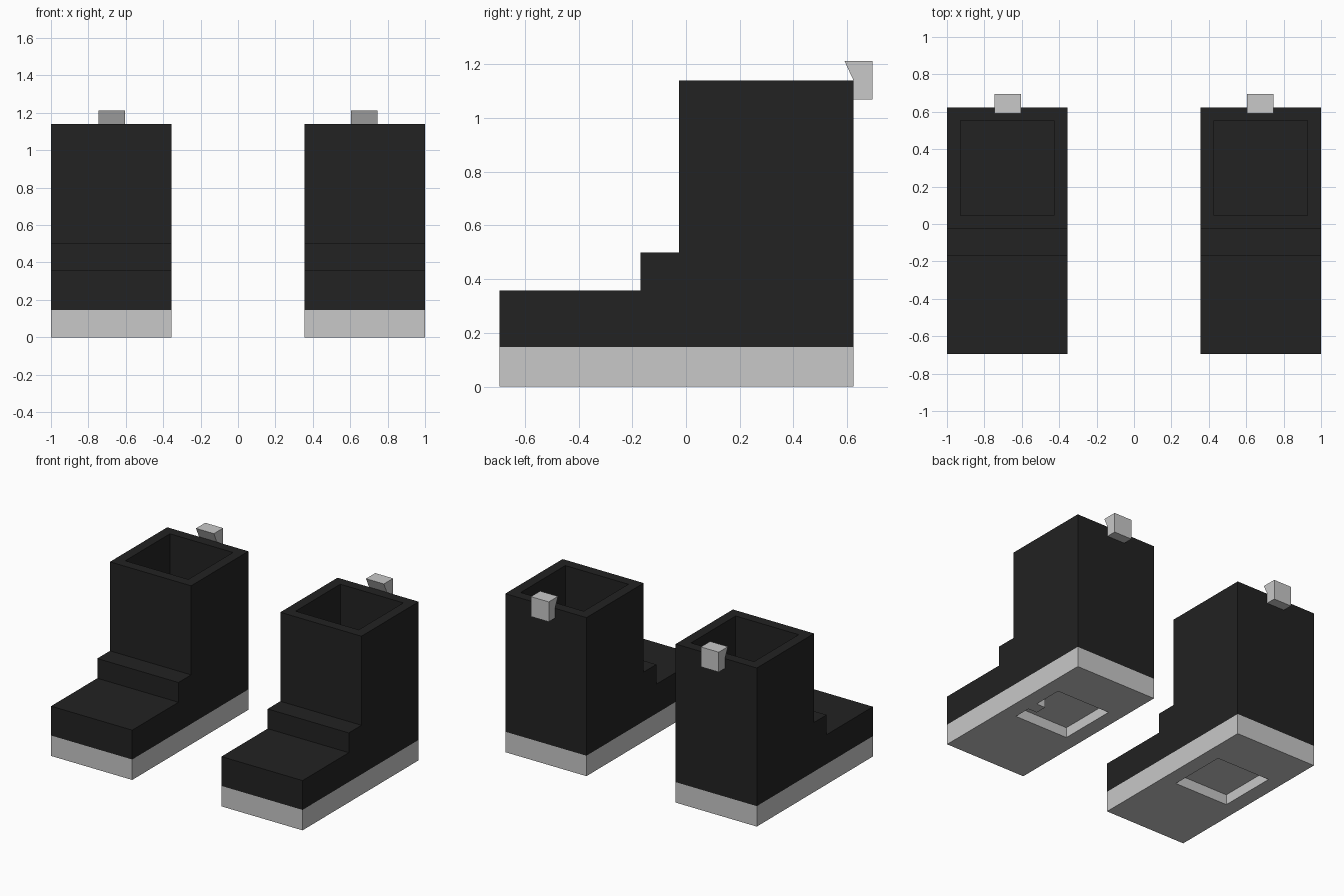
import bpy, bmesh
from mathutils import Vector

if "Cube" in bpy.data.objects:
    bpy.data.objects.remove(bpy.data.objects["Cube"])


def material(name, v):
    m = bpy.data.materials.new(name)
    m.diffuse_color = (v, v, v, 1)
    m.use_nodes = True
    m.node_tree.nodes["Principled BSDF"].inputs["Base Color"].default_value = m.diffuse_color
    return m


BLACK = material("black leather", 0.016)
GREY = material("light grey rubber", 0.578)
U = 0.0715                       # wall thickness
X0, X1 = 0.355, 1.0              # inner and outer side of a boot
Y0, Y1 = -0.695, 0.624           # toe and heel
SOLE = 0.147


def extrude_profile(profile, x0, x1):
    """Prism from a (y, z) side profile running from x0 to x1."""
    bm = bmesh.new()
    face = bm.faces.new([bm.verts.new((x0, y, z)) for y, z in profile])
    ext = bmesh.ops.extrude_face_region(bm, geom=[face])
    verts = [g for g in ext["geom"] if isinstance(g, bmesh.types.BMVert)]
    bmesh.ops.translate(bm, verts=verts, vec=(x1 - x0, 0, 0))
    bmesh.ops.recalc_face_normals(bm, faces=bm.faces)
    return bm


def pocket(bm, face, rect, depth_z):
    """Sink a rectangular pocket (x0, x1, y0, y1) into a flat face down to depth_z."""
    bmesh.ops.inset_individual(bm, faces=[face], thickness=0.03)
    mid = face.calc_center_median()
    for v in face.verts:
        v.co.x = rect[0] if v.co.x < mid.x else rect[1]
        v.co.y = rect[2] if v.co.y < mid.y else rect[3]
    floor = bmesh.ops.extrude_discrete_faces(bm, faces=[face])["faces"][0]
    for v in floor.verts:
        v.co.z = depth_z


def finish(bm, name, mat, side):
    """Make the object, mirrored to the left for side -1."""
    if side < 0:
        bmesh.ops.scale(bm, vec=Vector((-1, 1, 1)), verts=bm.verts)
    bmesh.ops.recalc_face_normals(bm, faces=bm.faces)
    me = bpy.data.meshes.new(name)
    bm.to_mesh(me)
    bm.free()
    me.materials.append(mat)
    ob = bpy.data.objects.new(name, me)
    bpy.context.collection.objects.link(ob)


def box_profile(y0, y1, z0, z1):
    return [(y0, z0), (y1, z0), (y1, z1), (y0, z1)]


for side, label in ((1, "right"), (-1, "left")):
    # Stepped boot upper with an open shaft
    bm = extrude_profile([(Y0, SOLE), (Y1, SOLE), (Y1, 1.14), (-0.026, 1.14),
                          (-0.026, 0.5), (-0.17, 0.5), (-0.17, 0.358), (Y0, 0.358)], X0, X1)
    top = max(bm.faces, key=lambda f: f.calc_center_median().z)
    pocket(bm, top, (X0 + U, X1 - U, -0.026 + U, Y1 - U), SOLE + U)
    finish(bm, label + "_boot_upper", BLACK, side)

    # Sole with a square recess underneath
    bm = extrude_profile(box_profile(Y0, Y1, 0, SOLE), X0, X1)
    bottom = min(bm.faces, key=lambda f: f.calc_center_median().z)
    pocket(bm, bottom, (0.464, 0.891, -0.13, 0.295), 0.073)
    finish(bm, label + "_sole", GREY, side)

    # Wedge-fronted pull tab on the heel
    bm = extrude_profile([(0.59, 1.213), (0.695, 1.213), (0.695, 1.07),
                          (Y1, 1.07), (Y1, 1.14)], 0.605, 0.747)
    finish(bm, label + "_pull_tab", GREY, side)

# Small block inside the right sole recess
finish(extrude_profile(box_profile(-0.005, 0.08, 0, 0.073), 0.82, 0.891),
       "right_sole_block", GREY, 1)
